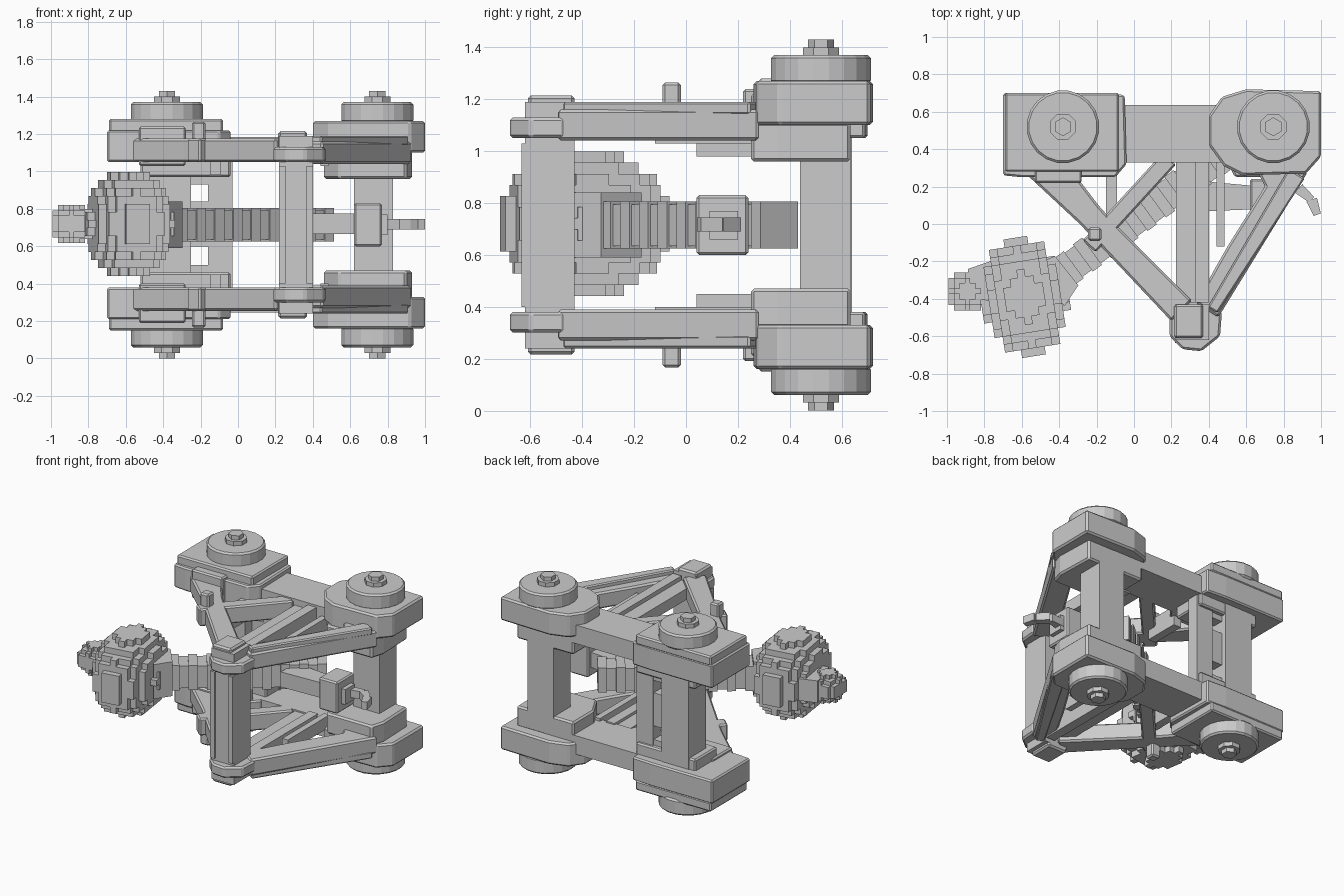
import bpy, bmesh, math
from mathutils import Vector

if "Cube" in bpy.data.objects:
    bpy.data.objects.remove(bpy.data.objects["Cube"])

MID = 0.715  # height of the mirror plane between upper and lower frames


def finish(name, bm, bevel=0.0):
    bmesh.ops.recalc_face_normals(bm, faces=bm.faces)
    me = bpy.data.meshes.new(name)
    bm.to_mesh(me)
    bm.free()
    ob = bpy.data.objects.new(name, me)
    bpy.context.collection.objects.link(ob)
    if bevel:
        m = ob.modifiers.new("bevel", 'BEVEL')
        m.width = bevel
        m.segments = 1
        m.limit_method = 'ANGLE'
    return ob


def prism(name, pts, z0, z1, bevel=0.0):
    bm = bmesh.new()
    f = bm.faces.new([bm.verts.new((x, y, z0)) for x, y in pts])
    r = bmesh.ops.extrude_face_region(bm, geom=[f])
    bmesh.ops.translate(bm, vec=(0, 0, z1 - z0),
                        verts=[v for v in r['geom'] if isinstance(v, bmesh.types.BMVert)])
    return finish(name, bm, bevel)


def rect(x0, x1, y0, y1):
    return [(x0, y0), (x1, y0), (x1, y1), (x0, y1)]


def strip(a, b, w0, w1=None):
    a, b = Vector(a), Vector(b)
    d = (b - a).normalized()
    n = Vector((-d.y, d.x)) / 2
    w1 = w1 or w0
    return [tuple(a + n * w0), tuple(a - n * w0), tuple(b - n * w1), tuple(b + n * w1)]


def ngon(x, y, r, n):
    return [(x + r * math.cos(2 * math.pi * (i + .5) / n),
             y + r * math.sin(2 * math.pi * (i + .5) / n)) for i in range(n)]


def pair(name, pts, z0, z1, bevel=0.0):
    # same part in the upper frame and reflected in the lower frame
    prism("upper_" + name, pts, z0, z1, bevel)
    prism("lower_" + name, pts, 2 * MID - z1, 2 * MID - z0, bevel)


def blocks(ob, depth):
    # stepped block surface
    m = ob.modifiers.new("blocks", 'REMESH')
    m.mode = 'BLOCKS'
    m.octree_depth = depth
    m.scale = 0.95
    m.use_remove_disconnected = False


def ellipsoid(name, c, s, rot, depth):
    bm = bmesh.new()
    bmesh.ops.create_uvsphere(bm, u_segments=24, v_segments=14, radius=1)
    ob = finish(name, bm)
    bmesh_scale = Vector(s)
    for v in ob.data.vertices:
        v.co = v.co * bmesh_scale
    ob.data.update()
    ob.location = c
    ob.rotation_euler.z = math.radians(rot)
    blocks(ob, depth)


# rear cross beams
pair("rear_beam", rect(-0.4, 0.7, 0.33, 0.635), 1.05, 1.185)

# right housing and its foot
pair("right_housing", [(0.40, 0.42), (0.48, 0.31), (0.58, 0.26), (0.92, 0.27), (1.0, 0.36),
                       (1.0, 0.71), (0.60, 0.72), (0.47, 0.68), (0.40, 0.58)], 1.10, 1.27, 0.012)
pair("right_housing_foot", [(0.46, 0.40), (0.54, 0.25), (0.90, 0.25), (0.93, 0.35),
                            (0.92, 0.635), (0.46, 0.635)], 0.96, 1.11, 0.012)

# left housing, stepped
pair("left_housing", [(-0.70, 0.26), (-0.60, 0.25), (-0.10, 0.25), (-0.04, 0.32),
                      (-0.05, 0.69), (-0.20, 0.70), (-0.70, 0.70)], 1.05, 1.22, 0.01)
pair("left_housing_top", rect(-0.69, -0.08, 0.28, 0.70), 1.21, 1.28, 0.01)
pair("left_housing_nose", rect(-0.53, -0.28, 0.22, 0.45), 1.03, 1.24, 0.01)
pair("left_housing_foot", rect(-0.52, -0.04, 0.38, 0.635), 0.97, 1.07, 0.01)

# round caps with stacked nuts
for side, cx, cy in (("left", -0.38, 0.52), ("right", 0.745, 0.52)):
    pair(side + "_cap", ngon(cx, cy, 0.195, 20), 1.26, 1.37, 0.012)
    pair(side + "_washer", ngon(cx, cy, 0.075, 8), 1.36, 1.40)
    pair(side + "_nut", ngon(cx, cy, 0.05, 6), 1.39, 1.43)

# vertical posts
prism("right_post", rect(0.62, 0.83, 0.44, 0.635), 0.45, 0.98)
prism("left_post", rect(-0.47, -0.25, 0.44, 0.64), 0.36, 1.07)
prism("front_post", rect(0.22, 0.40, -0.62, -0.43), 0.24, 1.19)
for x0, x1 in ((0.22, 0.255), (0.365, 0.40)):
    prism("front_post_rib", rect(x0, x1, -0.635, -0.61), 0.40, 1.03)

# slotted plate beside the left post
prism("slotted_plate_edge", rect(-0.16, -0.03, 0.52, 0.61), 0.36, 1.07)
prism("slotted_plate_middle", rect(-0.26, -0.10, 0.52, 0.60), 0.60, 0.84)
pair("slotted_plate_end", rect(-0.26, -0.10, 0.52, 0.60), 0.93, 1.07)

# front corner knuckles
pair("front_knuckle", [(0.19, -0.60), (0.19, -0.44), (0.34, -0.38), (0.47, -0.47), (0.46, -0.60),
                       (0.36, -0.68), (0.26, -0.67)], 1.05, 1.13, 0.012)
pair("front_pad", rect(0.215, 0.37, -0.61, -0.43), 1.10, 1.215, 0.012)

# side arms: left straight, right flared
pair("left_arm", [(-0.58, 0.27), (-0.29, 0.0), (0.20, -0.52), (0.31, -0.41), (-0.10, 0.0),
                  (-0.19, 0.10), (-0.32, 0.27)], 1.05, 1.175, 0.012)
pair("right_arm", [(0.33, -0.42), (0.45, -0.50), (0.93, 0.28), (0.66, 0.28), (0.70, 0.20),
                   (0.50, -0.12)], 1.04, 1.16, 0.012)
pair("right_arm_rim", strip((0.42, -0.46), (0.87, 0.27), 0.06, 0.10), 1.14, 1.19, 0.008)

# inner braces
pair("cross_brace", strip((-0.24, -0.12), (0.19, 0.35), 0.095), 1.05, 1.175, 0.01)
pair("centre_bar", rect(0.225, 0.33, -0.42, 0.35), 1.06, 1.14)
pair("centre_bar_side", rect(0.33, 0.40, -0.42, 0.35), 1.04, 1.17)
pair("thin_right_stay", rect(0.44, 0.485, -0.12, 0.36), 1.03, 1.12)
pair("thin_left_stay", rect(-0.15, -0.09, 0.04, 0.30), 0.98, 1.12)
pair("pin", rect(-0.245, -0.175, -0.09, -0.02), 1.05, 1.265, 0.01)

# ribbed drive shaft between the frames
a, b = Vector((-0.42, -0.29)), Vector((0.46, 0.36))
n = 18
for i in range(n):
    h = 0.09 if i % 2 else 0.08
    p, q = a.lerp(b, i / n), a.lerp(b, (i + 1) / n)
    prism("shaft_ring", strip(p, q, 2 * h), 0.715 - h, 0.715 + h)
prism("shaft_side_link", strip((0.30, 0.15), (0.68, 0.14), 0.17, 0.12), 0.665, 0.775)
prism("shaft_joint", rect(0.62, 0.77, 0.04, 0.24), 0.60, 0.83, 0.01)
prism("shaft_joint_face", rect(0.765, 0.80, 0.09, 0.20), 0.66, 0.77)
hook = [(0.76, 0.17), (0.88, 0.19), (0.95, 0.13), (0.98, 0.05)]
for p, q in zip(hook, hook[1:]):
    prism("shaft_hook", strip(p, q, 0.06, 0.04), 0.69, 0.745)

# stepped bulb at the shaft end, with small side pod
ellipsoid("bulb", (-0.585, -0.39, 0.72), (0.225, 0.325, 0.285), 9, 4)
ellipsoid("bulb_pod", (-0.89, -0.36, 0.72), (0.11, 0.11, 0.105), 0, 3)
prism("bulb_pod_neck", strip((-0.70, -0.30), (-0.88, -0.32), 0.24, 0.16), 0.64, 0.80)
prism("bulb_collar", strip((-0.46, -0.33), (-0.36, -0.25), 0.28, 0.2), 0.59, 0.84)
